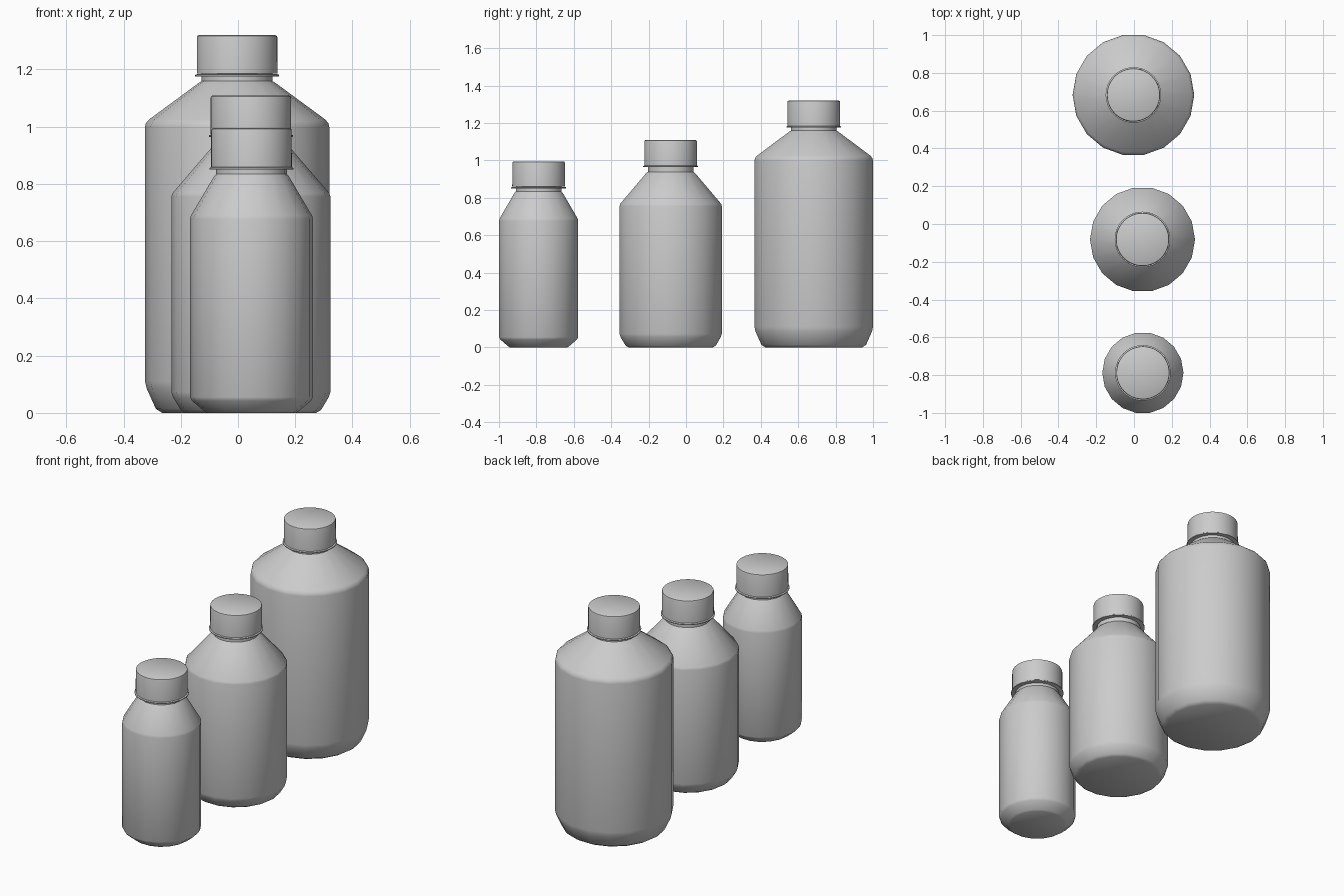
import bpy, bmesh
from math import cos, sin, pi, radians

if "Cube" in bpy.data.objects:
    bpy.data.objects.remove(bpy.data.objects["Cube"])


def lathe(name, profile, sides, loc):
    """Closed solid of revolution from (radius, height) points, bottom to top."""
    bm = bmesh.new()
    rings = [[bm.verts.new((r * cos(2 * pi * i / sides), r * sin(2 * pi * i / sides), z))
              for i in range(sides)] for r, z in profile]
    for a, b in zip(rings, rings[1:]):
        for i in range(sides):
            j = (i + 1) % sides
            bm.faces.new((a[i], a[j], b[j], b[i]))
    bm.faces.new(rings[0][::-1])
    bm.faces.new(rings[-1])
    mesh = bpy.data.meshes.new(name)
    bm.to_mesh(mesh)
    bm.free()
    obj = bpy.data.objects.new(name, mesh)
    obj.location = loc
    bpy.context.collection.objects.link(obj)
    bpy.ops.object.select_all(action='DESELECT')
    obj.select_set(True)
    bpy.context.view_layer.objects.active = obj
    bpy.ops.object.shade_smooth_by_angle(angle=radians(35))
    return obj


def bottle(size, x, y, base, shoulder, cap_z):
    # 18-sided body: rounded base, wall, sloping shoulder and neck
    neck = [(0.124, shoulder[-1][1] + 0.006), (0.124, cap_z + 0.02)]
    lathe(size + "_bottle_body", base + shoulder + neck, 18, (x, y, 0))
    # Tamper ring just under the cap
    lathe(size + "_tamper_ring", [(0.141, -0.006), (0.147, -0.005), (0.147, 0.0),
                                  (0.138, 0.003)], 48, (x, y, cap_z))
    # Screw cap with a softened top edge
    lathe(size + "_cap", [(0.141, 0.004), (0.1405, 0.131), (0.139, 0.136),
                          (0.134, 0.139)], 48, (x, y, cap_z))


bottle("large", -0.003, 0.683,
       [(0.262, 0.0), (0.284, 0.014), (0.316, 0.085), (0.322, 0.11)],
       [(0.322, 0.998), (0.319, 1.012), (0.308, 1.025), (0.134, 1.153)], 1.181)
bottle("medium", 0.045, -0.082,
       [(0.228, 0.0), (0.245, 0.010), (0.272, 0.055), (0.278, 0.073)],
       [(0.278, 0.755), (0.274, 0.768), (0.132, 0.933)], 0.970)
bottle("small", 0.047, -0.788,
       [(0.155, 0.0), (0.165, 0.006), (0.208, 0.042), (0.215, 0.055)],
       [(0.215, 0.677), (0.212, 0.689), (0.130, 0.828)], 0.856)
